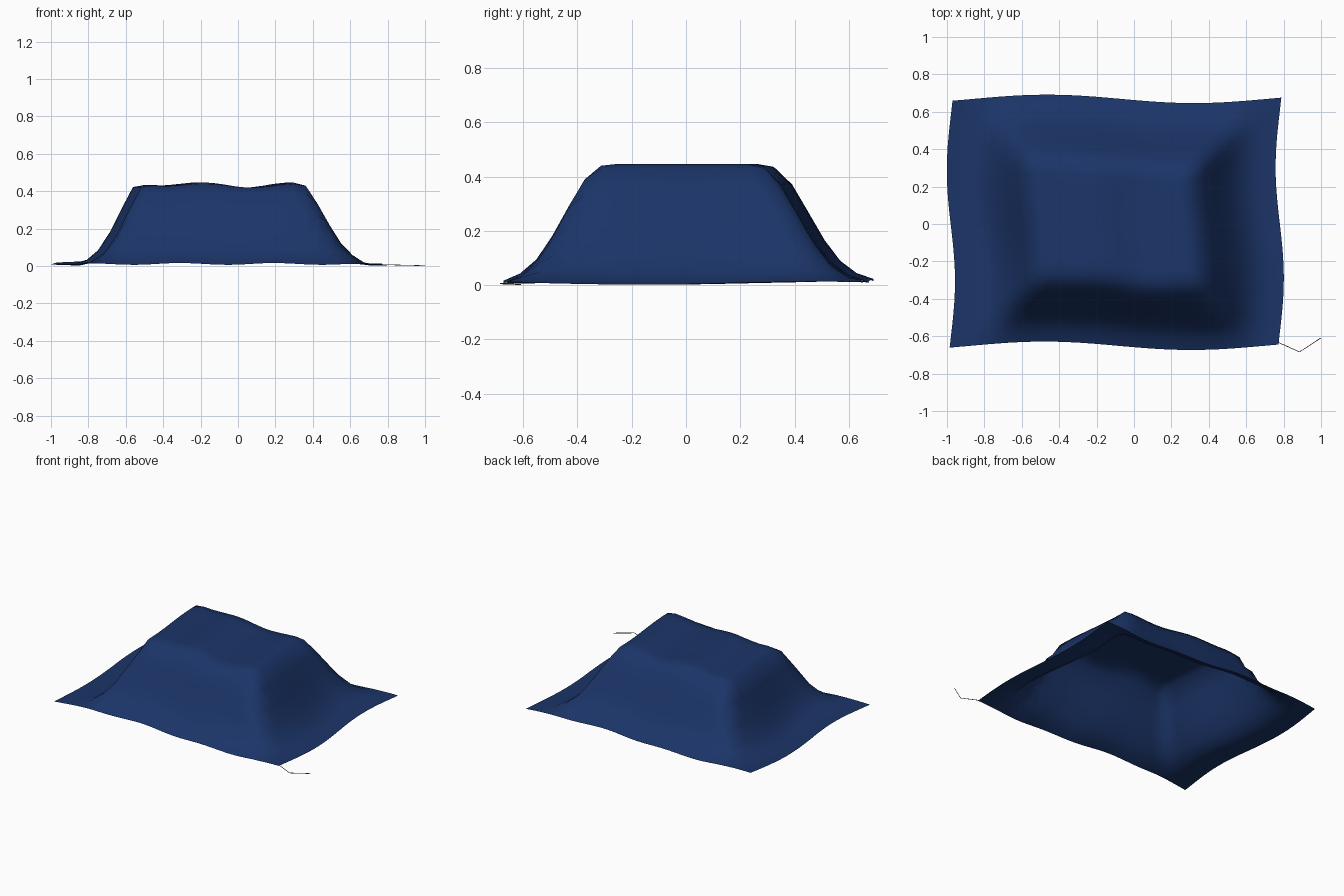
import bpy, bmesh, math

if "Cube" in bpy.data.objects:
    bpy.data.objects.remove(bpy.data.objects["Cube"])

def material(name, color):
    m = bpy.data.materials.new(name)
    m.diffuse_color = color
    m.use_nodes = True
    m.node_tree.nodes["Principled BSDF"].inputs["Base Color"].default_value = m.diffuse_color
    return m

# Falloff of the draped cloth: (distance outside the flat top, height fraction)
PROFILE = [(0, 1), (0.06, 0.98), (0.135, 0.69), (0.19, 0.45),
           (0.255, 0.21), (0.32, 0.075), (0.37, 0.015), (0.41, 0)]

def falloff(d):
    for (d0, f0), (d1, f1) in zip(PROFILE, PROFILE[1:]):
        if d <= d1:
            return f0 + (f1 - f0) * (d - d0) / (d1 - d0)
    return 0

def cloth_height(x, y):
    a = max(x - 0.288, 1.15 * (-0.485 - x), 0)
    b = max(y - 0.276, -0.27 - y, 0)
    d = (a ** 8 + b ** 8) ** 0.125
    f = falloff(d)
    ripple = 0.014 * math.cos(12.5 * (x - 0.3)) + 0.08 * max(-0.3 - x, 0)
    hem = 0.007 + 0.005 * math.cos(12.5 * (x - 0.2) + 5 * (y + 0.65))
    hem += 0.010 * max(y, 0) * (1 - x)
    return 0.433 * f + ripple * max(1 - d / 0.08, 0) + hem * (1 - f)

# Draped tarp: a grid with wavy hems, raised over a hidden box
bm = bmesh.new()
bmesh.ops.create_grid(bm, x_segments=28, y_segments=22, size=1)
for v in bm.verts:
    x, y = -0.100 + 0.879 * v.co.x, 0.009 + 0.660 * v.co.y
    z = cloth_height(x, y)
    v.co = (x - 0.022 * math.sin(5.3 * y), y - 0.0225 * math.sin(4 * (x + 0.08)), z)
mesh = bpy.data.meshes.new("tarp")
bm.to_mesh(mesh)
bm.free()
tarp = bpy.data.objects.new("tarp", mesh)
bpy.context.collection.objects.link(tarp)
mesh.shade_smooth()
mesh.materials.append(material("blue_cloth", (0.011, 0.035, 0.14, 1)))

# Loose tie cord at the front right corner
curve = bpy.data.curves.new("tie_cord", "CURVE")
curve.dimensions = "3D"
curve.bevel_depth = 0.002
curve.bevel_resolution = 1
curve.use_fill_caps = True
spline = curve.splines.new("POLY")
points = [(0.765, -0.63, 0.008), (0.885, -0.684, 0.005), (0.998, -0.61, 0.002)]
spline.points.add(len(points) - 1)
for p, co in zip(spline.points, points):
    p.co = (*co, 1)
cord = bpy.data.objects.new("tie_cord", curve)
bpy.context.collection.objects.link(cord)
curve.materials.append(material("tan_cord", (0.35, 0.25, 0.15, 1)))
